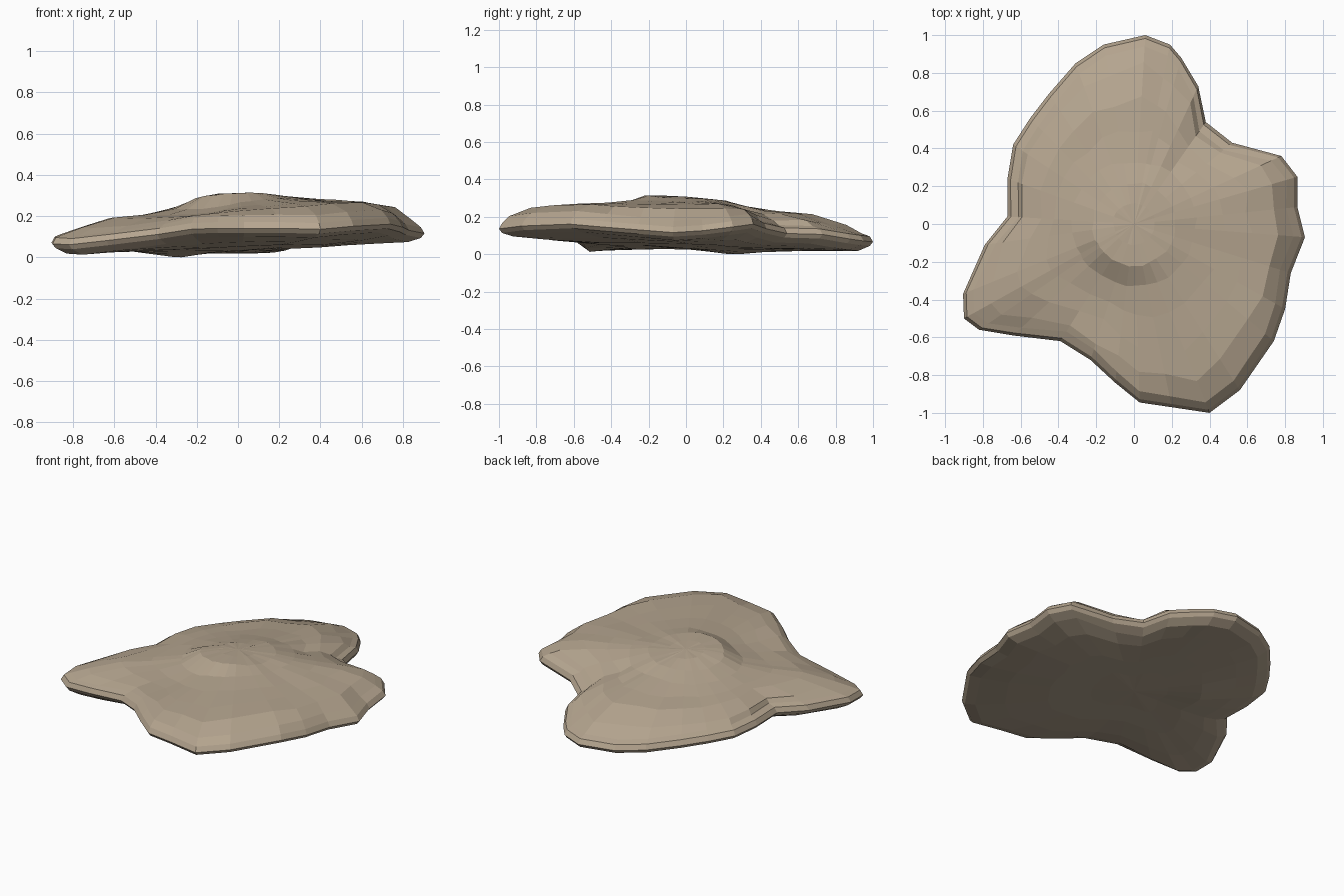
import bpy, bmesh, math, random
from mathutils import Vector

if "Cube" in bpy.data.objects:
    bpy.data.objects.remove(bpy.data.objects["Cube"])

random.seed(4)

# Slab outline, counter-clockwise: x, y, rim height, height halfway in
RIM = [
    (0.905, -0.07, .12, .28), (0.865, 0.09, .13, .28), (0.865, 0.25, .15, .28),
    (0.78, 0.36, .165, .27), (0.52, 0.43, .14, .25), (0.38, 0.54, .115, .225),
    (0.34, 0.73, .11, .23), (0.25, 0.88, .085, .23), (0.19, 0.95, .075, .23),
    (0.06, 1.0, .07, .23), (-0.16, 0.95, .07, .225), (-0.31, 0.85, .075, .22),
    (-0.45, 0.69, .08, .215), (-0.55, 0.56, .085, .21), (-0.64, 0.42, .09, .21),
    (-0.67, 0.24, .095, .21), (-0.67, 0.04, .10, .21), (-0.79, -0.11, .09, .205),
    (-0.905, -0.37, .075, .205), (-0.90, -0.50, .07, .205), (-0.82, -0.56, .065, .20),
    (-0.64, -0.59, .085, .20), (-0.39, -0.62, .115, .205), (-0.23, -0.72, .14, .215),
    (-0.10, -0.84, .145, .23), (0.03, -0.945, .145, .245), (0.20, -0.97, .145, .255),
    (0.40, -1.0, .14, .27), (0.56, -0.88, .155, .278), (0.74, -0.62, .165, .28),
    (0.80, -0.45, .15, .275), (0.83, -0.26, .135, .275),
]


def under(x, y):
    """Gently tilted underside with one low point for resting on."""
    dip = math.exp(-((x + .25) ** 2 + (y - .23) ** 2) / .02)
    return .043 + .035 * x - .028 * y - .025 * dip


def section(x, y, zr, zm):
    """One radial cross-section, from the top centre over the rim to below."""
    r = math.hypot(x, y)
    s, c = -y / r, x / r
    south = max(0, s - .3 * c)          # the hump breaks off steeply here
    thick = max(0, (s + c) / 1.41)      # the slab is fuller to the front right
    dome = .285 + .03 * south + .016 * c
    edge = zr + .045 + .025 * thick
    k = .5 - .15 * south
    kr = .4 + .35 * thick
    r0 = .33 / r                        # where the hump ends
    pts = [(.11 / r, .308 + .008 * s), (.22 / r, dome),
           (r0, (1 - k) * zm + k * dome),
           (r0 + .25 * (1 - r0), .92 * zm + .08 * dome),
           (r0 + .5 * (1 - r0), .9 * zm + .1 * edge),
           (r0 + .75 * (1 - r0), kr * zm + (1 - kr) * edge),
           (1 - .06 / r, edge), (1 - .018 / r, zr + .03), (1, zr),
           (1 - .018 / r, zr - .022), (1 - .08 / r, zr - .048 + .008 * thick)]
    out = []
    for i, (t, z) in enumerate(pts):
        if i < 6:                       # irregular stone facets
            t *= random.uniform(.97, 1.03)
            z += random.uniform(-.002, .002)
        out.append(Vector((x * t, y * t, z)))
    for t, k in ((.75, .4), (.5, 0), (.25, 0)):
        z = k * (zr - .045) + (1 - k) * under(x * t, y * t)
        out.append(Vector((x * t, y * t, max(z, .003))))
    return out


# Stone slab: radial sections joined into rings and capped at both centres
bm = bmesh.new()
cols = [[bm.verts.new(p) for p in section(*row)] for row in RIM]
top = bm.verts.new((0, 0, .312))
bottom = bm.verts.new((0, 0, .035))
for i, a in enumerate(cols):
    b = cols[(i + 1) % len(cols)]
    bm.faces.new((top, a[0], b[0]))
    bm.faces.new((bottom, b[-1], a[-1]))
    for j in range(len(a) - 1):
        bm.faces.new((a[j], a[j + 1], b[j + 1], b[j]))
bmesh.ops.recalc_face_normals(bm, faces=bm.faces)

# Rest the lowest point on the ground
low = min(v.co.z for v in bm.verts)
bmesh.ops.translate(bm, verts=bm.verts, vec=(0, 0, -low))

mesh = bpy.data.meshes.new("stone_slab")
bm.to_mesh(mesh)
bm.free()
slab = bpy.data.objects.new("stone_slab", mesh)
bpy.context.collection.objects.link(slab)

stone = bpy.data.materials.new("tan stone")
stone.diffuse_color = (.46, .375, .275, 1)
stone.use_nodes = True
stone.node_tree.nodes["Principled BSDF"].inputs["Base Color"].default_value = stone.diffuse_color
mesh.materials.append(stone)
